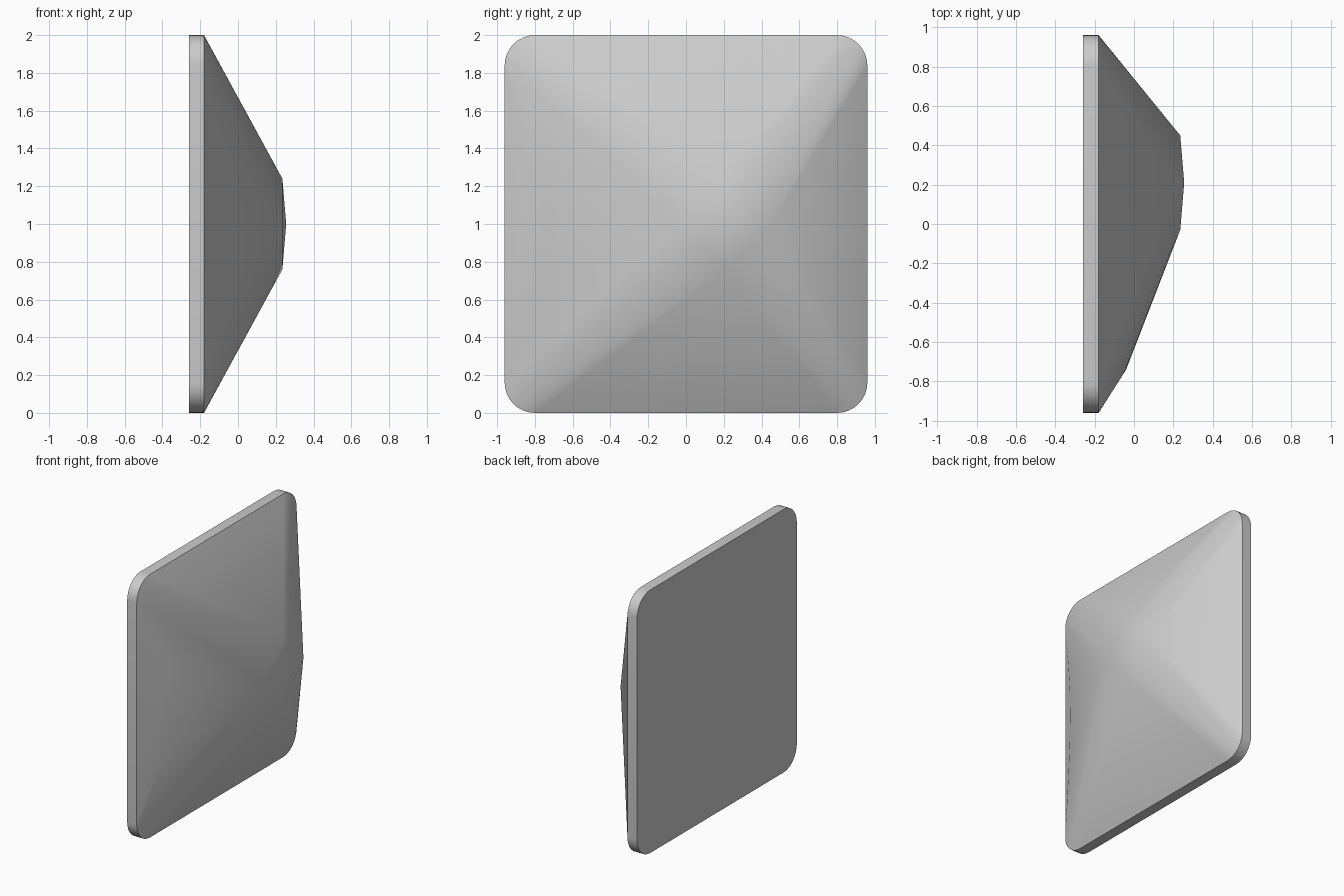
import bpy, bmesh
from math import sin, cos, pi, radians

cube = bpy.data.objects.get("Cube")
if cube:
    bpy.data.objects.remove(cube)

grey = bpy.data.materials.new("neutral grey")
grey.use_nodes = True
grey.diffuse_color = (0.6, 0.6, 0.6, 1)
grey.node_tree.nodes["Principled BSDF"].inputs["Base Color"].default_value = (0.6, 0.6, 0.6, 1)

HALF_Y, HALF_Z, MID_Z, RADIUS = 0.96, 1.0, 1.0, 0.16
BACK, RIM = -0.26, -0.18
STEPS = 8


def rounded_outline(x):
    """Rounded rectangle in the plane at x."""
    points = []
    for corner, (sy, sz) in enumerate([(1, 1), (-1, 1), (-1, -1), (1, -1)]):
        for i in range(STEPS + 1):
            a = (corner + i / STEPS) * pi / 2
            points.append((x, sy * (HALF_Y - RADIUS) + RADIUS * cos(a),
                           MID_Z + sz * (HALF_Z - RADIUS) + RADIUS * sin(a)))
    return points


# Flat plate with rounded corners
points = rounded_outline(BACK) + rounded_outline(RIM)

# Off-centre peak: a shallow four-sided tip
TIP_Y, TIP_R = 0.21, 0.24
points.append((0.255, TIP_Y, MID_Z))
for dy, dz in [(1, 0), (-1, 0), (0, 1), (0, -1)]:
    points.append((0.235, TIP_Y + dy * TIP_R, MID_Z + dz * TIP_R))

# Curved ridge along the front flank
for t in (-1, -0.5, 0, 0.5, 1):
    points.append((-0.04 - 0.051 * t * t, -0.74 - 0.08 * t * t, MID_Z + 0.45 * t))

# Stretch one tight skin over plate, peak and ridge
bm = bmesh.new()
for p in points:
    bm.verts.new(p)
bmesh.ops.convex_hull(bm, input=bm.verts)
bmesh.ops.delete(bm, geom=[v for v in bm.verts if not v.link_faces], context='VERTS')
bmesh.ops.dissolve_limit(bm, angle_limit=radians(0.5), verts=bm.verts, edges=bm.edges)
bmesh.ops.recalc_face_normals(bm, faces=bm.faces)
mesh = bpy.data.meshes.new("peaked_plate")
bm.to_mesh(mesh)
bm.free()
mesh.materials.append(grey)

plate = bpy.data.objects.new("peaked_plate", mesh)
bpy.context.collection.objects.link(plate)
bpy.context.view_layer.objects.active = plate
plate.select_set(True)
bpy.ops.object.shade_smooth_by_angle(angle=radians(42))
